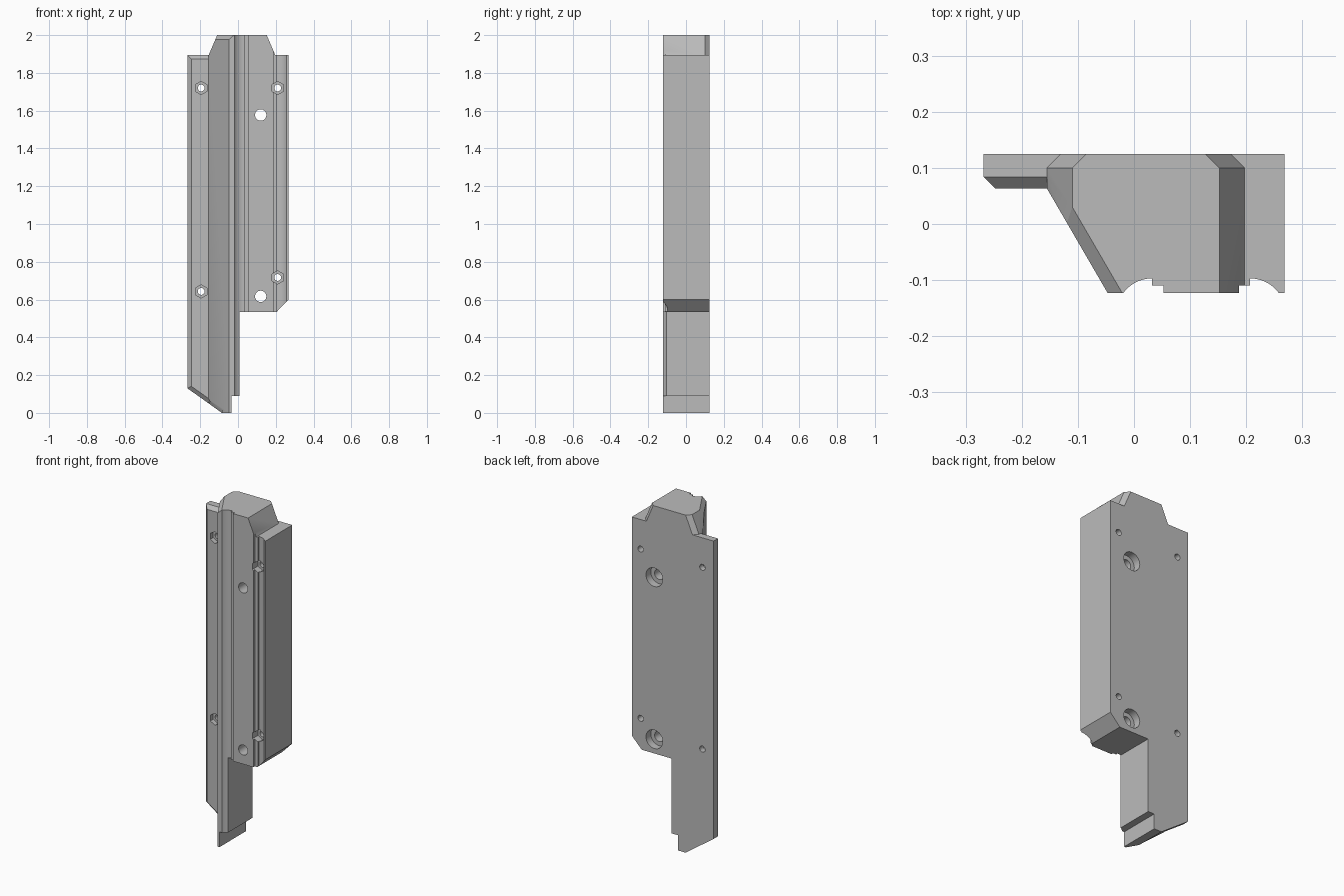
import bpy, bmesh, math
from mathutils import Vector

cube = bpy.data.objects.get("Cube")
if cube:
    bpy.data.objects.remove(cube, do_unlink=True)


def loft(name, start, end):
    """Solid between two matching rings of points."""
    bm = bmesh.new()
    a = [bm.verts.new(p) for p in start]
    b = [bm.verts.new(p) for p in end]
    bm.faces.new(a)
    bm.faces.new(b)
    for i in range(len(a)):
        j = (i + 1) % len(a)
        bm.faces.new((a[i], a[j], b[j], b[i]))
    bmesh.ops.recalc_face_normals(bm, faces=bm.faces)
    mesh = bpy.data.meshes.new(name)
    bm.to_mesh(mesh)
    bm.free()
    obj = bpy.data.objects.new(name, mesh)
    bpy.context.collection.objects.link(obj)
    return obj


def combine(target, tool, operation="DIFFERENCE"):
    """Apply a boolean and remove the helper."""
    tool.hide_render = True
    mod = target.modifiers.new("cut", "BOOLEAN")
    mod.operation, mod.solver, mod.object = operation, "EXACT", tool
    bpy.ops.object.select_all(action="DESELECT")
    bpy.context.view_layer.objects.active = target
    target.select_set(True)
    bpy.ops.object.modifier_apply(modifier=mod.name)
    bpy.data.objects.remove(tool, do_unlink=True)


def chamfer(target, a, b, u, v):
    """Cut edge a-b back by offset u on one face and v on the other."""
    a, b, u, v = map(Vector, (a, b, u, v))
    ring = [u, v, -(u + v)]
    combine(target, loft("chamfer", [a + r for r in ring], [b + r for r in ring]))


def bore(target, x, z, radius, y0, y1, sides=32):
    """Round or hexagonal hole along y."""
    ring = [(x + radius * math.sin(math.tau * i / sides),
             z + radius * math.cos(math.tau * i / sides)) for i in range(sides)]
    combine(target, loft("bore", [(p, y0, q) for p, q in ring],
                         [(p, y1, q) for p, q in ring]))


def groove(cx, start, end, steps=14):
    """Arc of the finger groove, angles in degrees."""
    angles = [math.radians(start + (end - start) * i / steps) for i in range(steps + 1)]
    return [(cx + 0.063 * math.cos(t), -0.16 + 0.063 * math.sin(t)) for t in angles]


# Plan section: flange, slanted wall, raised pad with a groove on each side
section = [(-0.268, 0.125), (0.268, 0.125), (0.268, -0.123)]
section += groove(0.207, 36, 90)
section += [(0.207, -0.11), (0.187, -0.11), (0.187, -0.123),
            (0.053, -0.123), (0.053, -0.11), (0.032, -0.11)]
section += groove(0.032, 90, 144)
section += [(-0.047, -0.123), (-0.155, 0.063), (-0.247, 0.063), (-0.268, 0.084)]
body = loft("grip_body", [(x, y, -0.05) for x, y in section],
            [(x, y, 2.05) for x, y in section])

# Front outline trims the section to its stepped shape
outline = [(-0.3, 0.153), (-0.085, 0), (-0.035, 0), (-0.035, 0.09), (0.007, 0.09),
           (0.007, 0.533), (0.203, 0.533), (0.3, 0.633), (0.3, 1.895),
           (0.197, 1.895), (0.152, 2), (-0.11, 2), (-0.155, 1.895), (-0.3, 1.895)]
combine(body, loft("outline", [(x, -0.3, z) for x, z in outline],
                   [(x, 0.3, z) for x, z in outline]), "INTERSECT")

# Back corners of the raised top
for x, side in ((-0.155, 1), (0.197, -1)):
    tri = [(x - side * 0.03, 0.07), (x + side * 0.055, 0.155), (x - side * 0.03, 0.155)]
    combine(body, loft("corner", [(p, q, 1.8951) for p, q in tri],
                       [(p + side * 0.054, q, 2.0211) for p, q in tri]))

# Chamfers on the slanted wall and flange
slope = Vector((0.108, -0.186, 0))
inward = Vector((0.865, 0.502, 0))
top = Vector((-0.155, 0.063, 2))
chamfer(body, top - slope, top + slope * 2, (0, 0, -0.0225), inward * 0.0225)
chamfer(body, (-0.3, 0.063, 1.895), (-0.155, 0.063, 1.895), (0, 0, -0.021), (0, 0.021, 0))
chamfer(body, (-0.3, 0.063, 0.153), (-0.155, 0.063, 0.05), (0.012, 0, 0.017), (0, 0.021, 0))
chamfer(body, (-0.155, 0.063, 0.05), (-0.085, -0.058, 0), (0, 0.024, 0), (0, 0, 0.021))

# Main bolt holes, counterbored from the back
for z in (1.577, 0.617):
    bore(body, 0.12, z, 0.03, -0.3, 0.3)
    bore(body, 0.12, z, 0.055, 0.08, 0.3)

# Small screw holes with hexagonal nut pockets at the front
for x, z, floor in ((-0.195, 1.72, 0.09), (-0.195, 0.643, 0.09),
                    (0.21, 1.72, -0.07), (0.21, 0.717, -0.07)):
    bore(body, x, z, 0.018, -0.3, 0.3, 24)
    bore(body, x, z, 0.035, -0.3, floor, 6)

# Single grey finish
grey = bpy.data.materials.new("plain_grey")
grey.use_nodes = True
colour = (0.5, 0.5, 0.5, 1)
grey.diffuse_color = colour
grey.node_tree.nodes["Principled BSDF"].inputs["Base Color"].default_value = colour
body.data.materials.clear()
body.data.materials.append(grey)
for face in body.data.polygons:
    face.material_index = 0
bpy.ops.object.shade_smooth_by_angle(angle=math.radians(25))
